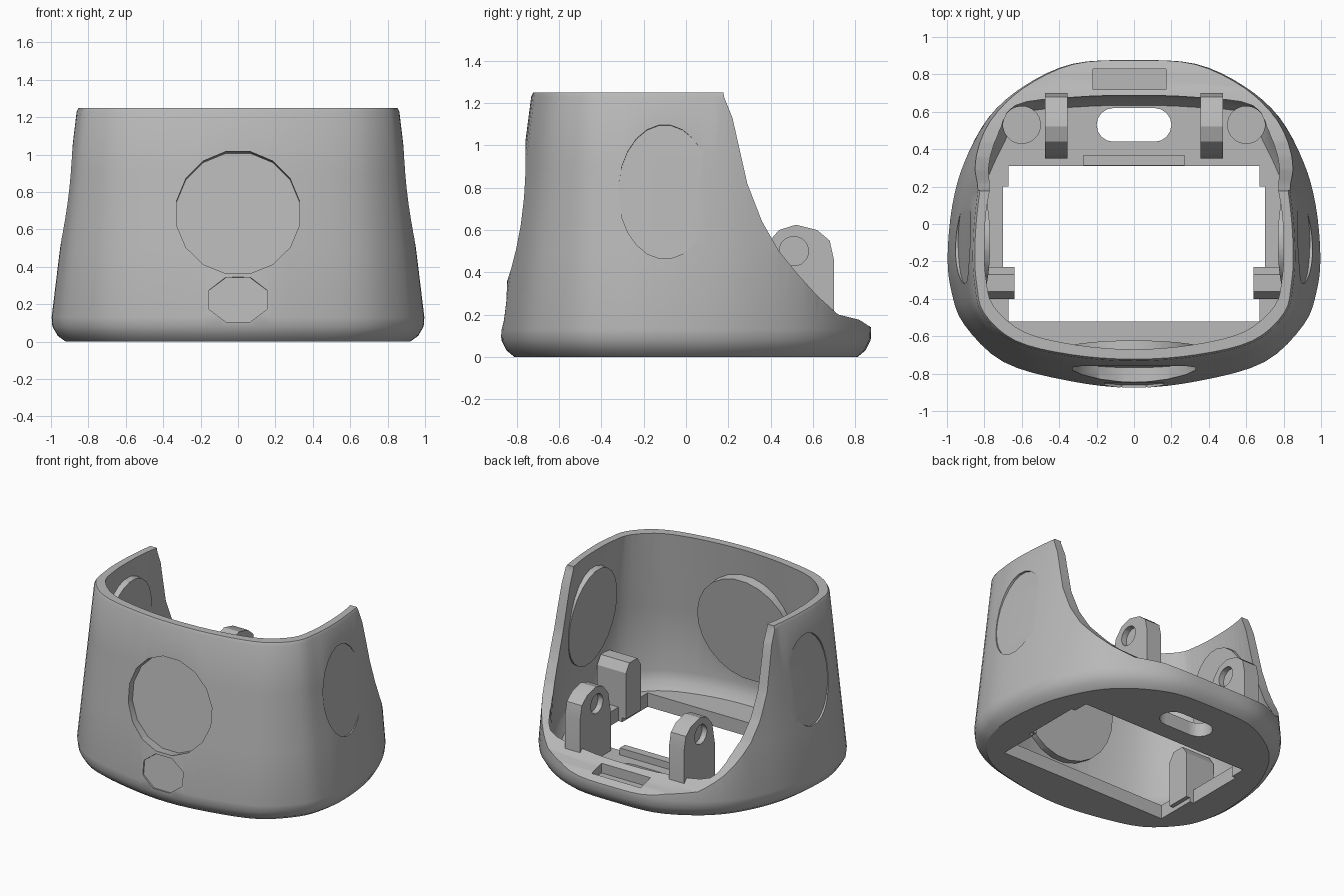
import bpy, bmesh
from math import radians, cos, sin, pi
from mathutils import Vector, Matrix

cube = bpy.data.objects.get("Cube")
if cube:
    bpy.data.objects.remove(cube, do_unlink=True)

grey = bpy.data.materials.new("plain_grey")
grey.use_nodes = True
COLOUR = (0.48, 0.48, 0.48, 1)
grey.diffuse_color = COLOUR
grey.node_tree.nodes["Principled BSDF"].inputs["Base Color"].default_value = COLOUR
grey.node_tree.nodes["Principled BSDF"].inputs["Roughness"].default_value = 0.8


def finish(bm, name):
    bmesh.ops.recalc_face_normals(bm, faces=bm.faces)
    bmesh.ops.triangulate(bm, faces=bm.faces)
    mesh = bpy.data.meshes.new(name)
    bm.to_mesh(mesh)
    bm.free()
    mesh.materials.append(grey)
    obj = bpy.data.objects.new(name, mesh)
    bpy.context.collection.objects.link(obj)
    return obj


def loft(name, rings):
    bm = bmesh.new()
    loops = [[bm.verts.new(p) for p in ring] for ring in rings]
    n = len(loops[0])
    for a, b in zip(loops, loops[1:]):
        for i in range(n):
            j = (i + 1) % n
            bm.faces.new((a[i], a[j], b[j], b[i]))
    bm.faces.new(loops[0])
    bm.faces.new(loops[-1])
    return finish(bm, name)


def side_prism(name, profile, x0, x1):
    """Extrude a (y, z) profile along x."""
    return loft(name, [[(x, y, z) for y, z in profile] for x in (x0, x1)])


def box(name, x0, x1, y0, y1, z0, z1):
    return side_prism(name, [(y0, z0), (y1, z0), (y1, z1), (y0, z1)], x0, x1)


def disc(name, centre, rot, r1, r2, start, end, sides=24):
    """Elliptical cylinder along the turned z axis, from start to end past centre."""
    ring_pts = [(r1 * cos(a), r2 * sin(a)) for a in ((k + .5) * 2 * pi / sides for k in range(sides))]
    place = Matrix.Translation(centre) @ rot
    return loft(name, [[place @ Vector((x, y, z)) for x, y in ring_pts] for z in (start, end)])


def volume(mesh):
    bm = bmesh.new()
    bm.from_mesh(mesh)
    result = bm.calc_volume()
    bm.free()
    return result


def cut(target, tool):
    """Subtract tool, trying the second solver if the first removes nothing."""
    tool.hide_render = True
    before = volume(target.data)
    for solver in ('MANIFOLD', 'EXACT'):
        mod = target.modifiers.new("cut", 'BOOLEAN')
        mod.operation, mod.object, mod.solver = 'DIFFERENCE', tool, solver
        graph = bpy.context.evaluated_depsgraph_get()
        graph.update()
        mesh = bpy.data.meshes.new_from_object(target.evaluated_get(graph))
        target.modifiers.clear()
        if 0 < volume(mesh) < before - 1e-5:
            target.data = mesh
            break
    bpy.data.objects.remove(tool, do_unlink=True)


def smooth_loop(half, steps=4):
    """Mirror a half outline in x and round it with a spline."""
    pts = [Vector(p) for p in half]
    pts += [Vector((-p.x, p.y)) for p in reversed(pts[1:-1])]
    out, n = [], len(pts)
    for i in range(n):
        a, b, c, d = (pts[(i + k) % n] for k in (-1, 0, 1, 2))
        for s in range(steps):
            t = s / steps
            out.append(0.5 * (2 * b + (c - a) * t + (2 * a - 5 * b + 4 * c - d) * t * t
                              + (3 * b - a - 3 * c + d) * t ** 3))
    return out


def ring(low, high, z, scale=1.0):
    t = (z - 0.1) / 1.15
    return [(*(a.lerp(b, t) * scale), z) for a, b in zip(low, high)]


# Outlines of the housing at the foot and at the rim
outer_low = smooth_loop([(0, -.88), (.36, -.84), (.7, -.74), (.91, -.54), (.98, -.36), (1, -.17),
                         (.975, .1), (.91, .33), (.78, .57), (.59, .74), (.33, .86), (0, .88)])
outer_top = smooth_loop([(0, -.73), (.34, -.705), (.64, -.63), (.81, -.48), (.85, -.32), (.86, -.15),
                         (.845, .08), (.81, .28), (.72, .5), (.5, .65), (.28, .72), (0, .73)])
inner_low = smooth_loop([(0, -.8), (.33, -.77), (.64, -.67), (.83, -.49), (.9, -.33), (.92, -.15),
                         (.9, .08), (.84, .29), (.75, .48), (.66, .64), (.33, .68), (0, .69)])
inner_top = smooth_loop([(0, -.67), (.32, -.645), (.59, -.575), (.75, -.44), (.79, -.3), (.8, -.14),
                         (.79, .07), (.75, .26), (.68, .46), (.5, .6), (.28, .66), (0, .67)])

shell = loft("housing_shell", [ring(outer_low, outer_top, z, s) for z, s in
                               ((0, .91), (.03, .955), (.08, .99), (.13, 1), (.5, 1), (.9, 1),
                                (1.23, 1), (1.25, .99))])
cavity = loft("cavity", [ring(inner_low, inner_top, z, s) for z, s in
                         ((.1, .92), (.15, .97), (.22, 1), (.7, 1), (1.4, 1))])

# Front recess, with a round boss left standing behind it
front_rot = Matrix.Rotation(-pi / 2 - radians(7.4), 4, 'X')
front = Vector((0, -.80, .69))
cut(shell, disc("front_recess", front, front_rot, .335, .335, -.2, .075, 16))
cut(shell, disc("lower_recess", Vector((0, -.865, .225)), front_rot, .17, .13, -.1, .02, 8))
cut(cavity, disc("front_boss", front, front_rot, .38, .38, -.2, .13))

# Shallow oval dish on each cheek, with a low boss behind it
for side in (-1, 1):
    rot = Matrix.Rotation(side * radians(83), 4, 'Y')
    centre = Vector((side * .907, -.1, .78))
    cut(shell, disc("cheek_dish", centre, rot, .32, .22, -.006, .2))
    cut(cavity, disc("cheek_boss", centre, rot, .36, .27, -.095, .2))

cut(shell, cavity)

# Sweeping cut that opens the back
cut(shell, side_prism("back_cut", [(.16, 1.4), (.18, 1.23), (.22, 1.13), (.29, .82), (.36, .64),
                                   (.44, .5), (.53, .39), (.62, .29), (.72, .2), (.82, .175),
                                   (.89, .13), (1.3, .13), (1.3, 1.4)], -1.3, 1.3))

# Floor opening, wider between the corner tabs
cut(shell, box("floor_opening", -.67, .67, -.52, .31, -.1, .2))
cut(shell, box("floor_side_opening", -.7, .7, -.23, .2, -.1, .2))

# Rear deck slot, round pockets and rim notch
slot = [(cx + .09 * cos(a), .53 + .09 * sin(a))
        for cx, start in ((.11, -pi / 2), (-.11, pi / 2))
        for a in (start + pi * k / 8 for k in range(9))]
cut(shell, loft("slot", [[(x, y, z) for x, y in slot] for z in (-.1, .3)]))
cut(shell, box("rim_notch", -.22, .17, .72, .83, .13, .4))
for side in (-1, 1):
    cut(shell, disc("pocket", Vector((side * .6, .53, .1)), Matrix(), .1, .1, -.03, .1))

# Hinge lugs with a blind pin hole on both faces, and inner tabs
lug_profile = [(.35, .05), (.35, .38), (.38, .53), (.44, .6), (.52, .625), (.62, .6),
               (.68, .55), (.7, .46), (.7, .05)]
tab_profile = [(-.4, .03), (-.23, .03), (-.23, .36), (-.27, .42), (-.36, .42), (-.4, .36)]
parts = [shell]
turn = Matrix.Rotation(pi / 2, 4, 'Y')
for side, label in ((-1, "right"), (1, "left")):
    lug = side_prism(label + "_hinge_lug", lug_profile, side * .355, side * .475)
    pin = Vector((side * .415, .51, .5))
    cut(lug, disc("pin_hole", pin, turn, .07, .07, .02, .2, 16))
    cut(lug, disc("pin_hole", pin, turn, .07, .07, -.2, -.02, 16))
    parts += [lug, side_prism(label + "_inner_tab", tab_profile, side * .64, side * .87)]

# Low lip along the inner edge of the rear deck
parts.append(box("deck_lip", -.27, .27, .312, .37, .05, .15))

for obj in parts:
    bpy.ops.object.select_all(action='DESELECT')
    obj.select_set(True)
    bpy.context.view_layer.objects.active = obj
    bpy.ops.object.shade_smooth_by_angle(angle=radians(30))
